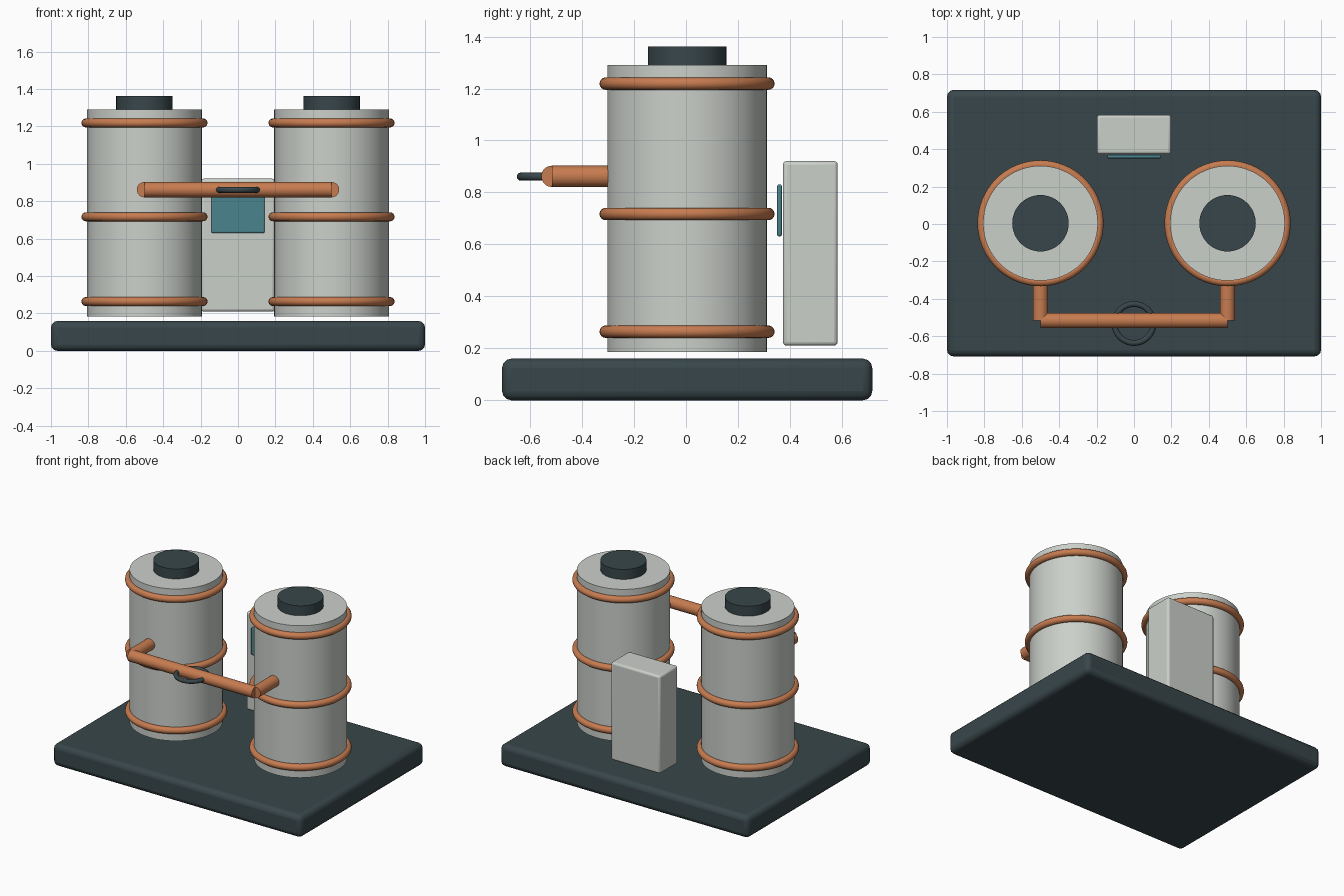
import bpy
from math import radians
from mathutils import Vector

if "Cube" in bpy.data.objects:
    bpy.data.objects.remove(bpy.data.objects["Cube"])


def material(name, rgb):
    m = bpy.data.materials.new(name)
    m.diffuse_color = (*rgb, 1)
    m.use_nodes = True
    m.node_tree.nodes["Principled BSDF"].inputs["Base Color"].default_value = m.diffuse_color
    return m


DARK = material("dark_slate", (0.04, 0.062, 0.07))
COPPER = material("copper", (0.57, 0.2, 0.08))
PALE = material("pale_grey", (0.6, 0.63, 0.59))
TEAL = material("teal", (0.07, 0.23, 0.27))


def finish(name, mat):
    ob = bpy.context.object
    ob.name = name
    ob.data.materials.append(mat)
    bpy.ops.object.shade_smooth_by_angle(angle=radians(35))
    return ob


def box(name, lo, hi, bevel, mat):
    """Rounded box between two opposite corners."""
    lo, hi = Vector(lo), Vector(hi)
    bpy.ops.mesh.primitive_cube_add(size=1, location=(lo + hi) / 2)
    bpy.context.object.scale = hi - lo
    bpy.ops.object.transform_apply(location=False, rotation=False)
    ob = finish(name, mat)
    mod = ob.modifiers.new("bevel", 'BEVEL')
    mod.width, mod.segments = bevel, 3


def rod(name, a, b, radius, mat, sides=32):
    """Cylinder between two points."""
    a, b = Vector(a), Vector(b)
    axis = b - a
    bpy.ops.mesh.primitive_cylinder_add(
        vertices=sides, radius=radius, depth=axis.length, location=(a + b) / 2,
        rotation=axis.to_track_quat('Z', 'Y').to_euler())
    finish(name, mat)


def ring(name, centre, major, minor, mat):
    bpy.ops.mesh.primitive_torus_add(
        location=centre, major_radius=major, minor_radius=minor,
        major_segments=64, minor_segments=16)
    finish(name, mat)


# Base slab
box("base", (-1, -0.708, 0), (1, 0.717, 0.16), 0.035, DARK)

# Two tanks, each with a cap, three bands and an outlet pipe
TANK_Y, PIPE_Y, PIPE_Z, PIPE_R = 0.004, -0.516, 0.862, 0.041
for side, x in (("left", -0.5), ("right", 0.5)):
    rod(f"{side}_tank", (x, TANK_Y, 0.185), (x, TANK_Y, 1.29), 0.307, PALE, 64)
    rod(f"{side}_cap", (x, TANK_Y, 1.28), (x, TANK_Y, 1.362), 0.151, DARK, 48)
    for level, z in (("lower", 0.264), ("middle", 0.717), ("upper", 1.219)):
        ring(f"{side}_{level}_band", (x, TANK_Y, z), 0.313, 0.024, COPPER)
    rod(f"{side}_outlet_pipe", (x, -0.28, PIPE_Z), (x, PIPE_Y, PIPE_Z), PIPE_R, COPPER)

# Cross pipe and valve wheel
rod("cross_pipe", (-0.5, PIPE_Y, PIPE_Z), (0.5, PIPE_Y, PIPE_Z), PIPE_R, COPPER)
ring("valve_wheel", (0, -0.532, 0.861), 0.104, 0.0155, DARK)

# Control cabinet and its screen
box("control_cabinet", (-0.198, 0.373, 0.21), (0.198, 0.584, 0.921), 0.015, PALE)
box("control_screen", (-0.143, 0.351, 0.631), (0.143, 0.369, 0.831), 0.007, TEAL)
